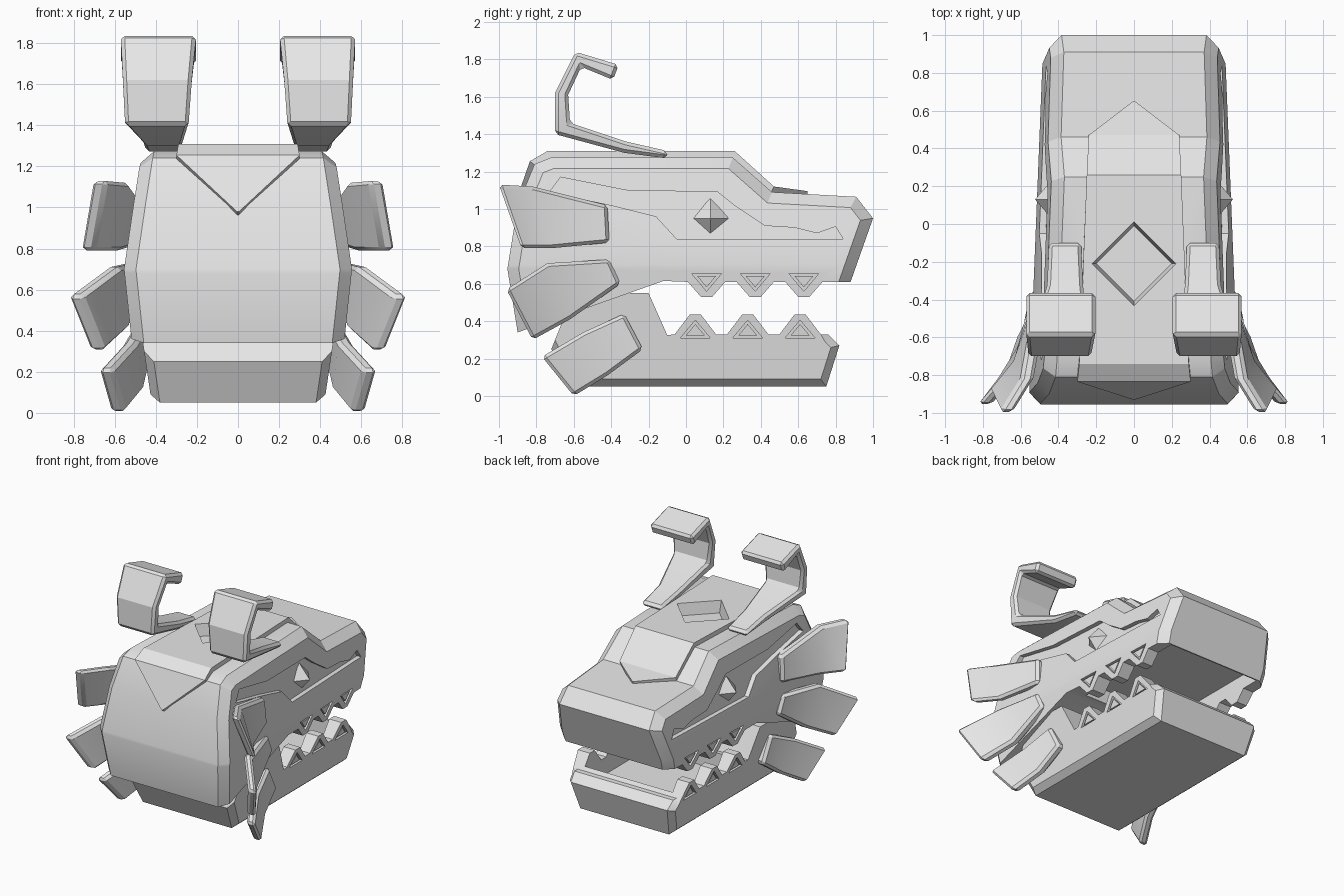
import bpy, bmesh, math
from mathutils import Matrix

if "Cube" in bpy.data.objects:
    bpy.data.objects.remove(bpy.data.objects["Cube"])

grey = bpy.data.materials.new("plain grey")
grey.diffuse_color = (0.8, 0.8, 0.8, 1)
grey.use_nodes = True
grey.node_tree.nodes["Principled BSDF"].inputs["Base Color"].default_value = grey.diffuse_color


def finish(name, bm):
    bmesh.ops.recalc_face_normals(bm, faces=bm.faces[:])
    me = bpy.data.meshes.new(name)
    bm.to_mesh(me)
    bm.free()
    ob = bpy.data.objects.new(name, me)
    bpy.context.collection.objects.link(ob)
    me.materials.append(grey)
    return ob


def prism_bm(pts, x0, x1):
    """Side profile (y, z) spanned between two x functions of (y, z)."""
    bm = bmesh.new()
    a = [bm.verts.new((x0(y, z), y, z)) for y, z in pts]
    b = [bm.verts.new((x1(y, z), y, z)) for y, z in pts]
    n = len(pts)
    bm.faces.new(a)
    bm.faces.new(b[::-1])
    for i in range(n):
        bm.faces.new((a[i], b[i], b[(i + 1) % n], a[(i + 1) % n]))
    bmesh.ops.recalc_face_normals(bm, faces=bm.faces[:])
    return bm


def side_prism(name, pts, f, s, lo, hi):
    """Prism that follows the side surface f, from offset lo to hi."""
    return finish(name, prism_bm(pts, lambda y, z: s * (f(y, z) + lo), lambda y, z: s * (f(y, z) + hi)))


def loft(name, rings):
    bm = bmesh.new()
    vs = [[bm.verts.new(p) for p in r] for r in rings]
    for a, b in zip(vs, vs[1:]):
        for i in range(4):
            bm.faces.new((a[i], b[i], b[(i + 1) % 4], a[(i + 1) % 4]))
    bm.faces.new(vs[0])
    bm.faces.new(vs[-1])
    return finish(name, bm)


def body(name, pts, f, width, rule, split=None):
    """Solid with half width f and chamfered side rims where rule(y, z) holds."""
    bm = prism_bm(pts, lambda y, z: -0.5, lambda y, z: 0.5)
    if split:
        bmesh.ops.bisect_plane(bm, geom=bm.verts[:] + bm.edges[:] + bm.faces[:],
                               plane_co=(0, 0, split), plane_no=(0, 0, 1))
    for v in bm.verts:
        v.co.x = math.copysign(f(v.co.y, v.co.z), v.co.x)
    bm.normal_update()
    rim = []
    for e in bm.edges:
        m = (e.verts[0].co + e.verts[1].co) / 2
        if sum(abs(q.normal.x) > 0.7 for q in e.link_faces) == 1 and rule(m.y, m.z):
            rim.append(e)
    bmesh.ops.bevel(bm, geom=rim, offset=width, segments=1, affect='EDGES', clamp_overlap=True)
    return finish(name, bm)


def apply(ob, kind, **settings):
    m = ob.modifiers.new(kind.title(), kind)
    for k, v in settings.items():
        setattr(m, k, v)
    bpy.context.view_layer.objects.active = ob
    bpy.ops.object.modifier_apply(modifier=m.name)


def cut(ob, cutter):
    apply(ob, 'BOOLEAN', operation='DIFFERENCE', solver='EXACT', object=cutter)


def drop(ob):
    bpy.data.objects.remove(ob, do_unlink=True)


def box(x, y0, y1, z0, z1):
    return finish("cutter", prism_bm([(y0, z0), (y1, z0), (y1, z1), (y0, z1)],
                                     lambda y, z: -x, lambda y, z: x))


def head_half(y, z):
    return 0.555 - 0.04 * (y + 0.9) - (0.14 * (z - 0.7) if z > 0.7 else 0.1 * (0.7 - z))


def jaw_half(y, z):
    return 0.42 + 0.15 * (z - 0.05)


# upper head with hanging teeth
UP, LOW = (0.11, 0.37, 0.63), (0.61, 0.33, 0.05)
pts = [(-0.9, 0.34), (-0.12, 0.615)]
for c in UP:
    pts += [(c - 0.1, 0.61), (c - 0.03, 0.53), (c + 0.03, 0.53), (c + 0.1, 0.61)]
pts += [(0.88, 0.61), (1.0, 0.95), (0.91, 1.065), (0.46, 1.09), (0.25, 1.275), (-0.72, 1.275),
        (-0.81, 1.24), (-0.9, 1.02), (-0.955, 0.68)]
head = body("upper_head", pts, head_half, 0.06, lambda y, z: z > 0.64 or y < -0.88, 0.7)

# lower jaw with standing teeth
pts = [(-0.62, 0.05), (0.75, 0.05), (0.82, 0.27), (0.76, 0.33)]
for c in LOW:
    pts += [(c + 0.11, 0.33), (c + 0.03, 0.435), (c - 0.03, 0.435), (c - 0.11, 0.33)]
pts += [(-0.1, 0.325), (-0.2, 0.55), (-0.6, 0.55), (-0.72, 0.25)]
jaw = body("lower_jaw", pts, jaw_half, 0.04, lambda y, z: z < 0.31 or y > 0.73)

# mouth hollows
for ob, c in ((head, box(0.39, -0.06, 0.87, 0.3, 0.72)), (jaw, box(0.375, -0.06, 0.7, 0.2, 0.8))):
    cut(ob, c)
    drop(c)

# eye sockets, eyes and tooth triangles on both sides
SOCKET = [(-0.73, 1.09), (-0.67, 1.17), (-0.32, 1.1), (0.17, 1.09), (0.27, 1.01), (0.42, 0.91),
          (0.58, 0.9), (0.7, 0.87), (0.8, 0.905), (0.84, 0.84), (-0.05, 0.84), (-0.16, 0.96), (-0.4, 1.02)]
for s, side in ((1, "right"), (-1, "left")):
    c = side_prism("cutter", SOCKET, head_half, s, -0.035, 0.1)
    cut(head, c)
    drop(c)
    bm = bmesh.new()
    bmesh.ops.create_cone(bm, cap_ends=True, segments=4, radius1=0.105, radius2=0, depth=0.09,
                          matrix=Matrix.Translation((s * head_half(0.13, 0.95), 0.13, 0.95))
                          @ Matrix.Rotation(s * math.pi / 2, 4, 'Y'))
    finish("eye_" + side, bm)
    for ob, f, centres, z, d in ((head, head_half, UP, 0.62, -1), (jaw, jaw_half, LOW, 0.345, 1)):
        for cy in centres:
            def tri(k):
                return [(cy - 0.08 * k, z - d * 0.035 * k), (cy + 0.08 * k, z - d * 0.035 * k),
                        (cy, z + d * 0.06 * k)]
            c = side_prism("cutter", tri(1), f, s, -0.025, 0.1)
            cut(ob, c)
            drop(c)
            side_prism("tooth_inset_" + side, tri(0.65), f, s, -0.04, -0.005)

# crest plate running over the head, folded down at the back
CREST = [(-0.93, 0.98, 0.005, 0.06), (-0.835, 1.255, 0.3, 0.06), (-0.74, 1.31, 0.29, 0.03),
         (0.26, 1.31, 0.25, -0.02), (0.47, 1.12, 0.24, -0.02), (0.65, 1.095, 0.005, 0)]
crest = loft("crest_plate", [[(-w, y, z), (w, y, z), (w, y + dy, z - 0.045), (-w, y + dy, z - 0.045)]
                             for y, z, w, dy in CREST])

# diamond recess in the crown
bm = bmesh.new()
bmesh.ops.create_cone(bm, cap_ends=True, segments=4, radius1=0.2, radius2=0.25, depth=0.2,
                      matrix=Matrix.Translation((0, -0.21, 1.32)))
diamond = finish("cutter", bm)
cut(head, diamond)
cut(crest, diamond)
drop(diamond)

# hooked horns: outer (y, z), inner (y, z), x range
HORN = [(-0.1, 1.27, -0.1, 1.31, 0.28, 0.45), (-0.33, 1.3, -0.32, 1.36, 0.27, 0.46),
        (-0.7, 1.4, -0.62, 1.46, 0.24, 0.55), (-0.7, 1.62, -0.63, 1.61, 0.225, 0.56),
        (-0.59, 1.84, -0.56, 1.76, 0.205, 0.57), (-0.36, 1.77, -0.39, 1.69, 0.205, 0.57)]
horns = loft("horns", [[(a, y, z), (b, y, z), (b, v, w), (a, v, w)] for y, z, v, w, a, b in HORN])

# three flared cheek fins: top (y, z, x) and bottom (y, z, x) per section
FINS = {
    "upper": [(-0.42, 1.02, 0.53, -0.41, 0.82, 0.54), (-0.82, 1.12, 0.6, -0.72, 0.79, 0.64),
              (-1.0, 1.13, 0.71, -0.88, 0.79, 0.77)],
    "middle": [(-0.41, 0.73, 0.55, -0.35, 0.6, 0.55), (-0.74, 0.71, 0.64, -0.62, 0.41, 0.6),
               (-0.96, 0.57, 0.83, -0.82, 0.3, 0.72)],
    "lower": [(-0.33, 0.44, 0.5, -0.23, 0.25, 0.5), (-0.55, 0.34, 0.56, -0.42, 0.11, 0.53),
              (-0.77, 0.21, 0.68, -0.6, 0.0, 0.62)]}
soft = [horns]
for name, secs in FINS.items():
    soft.append(loft("cheek_fins_" + name,
                     [[(x, y, z), (u, v, w), (u - 0.07, v, w), (x - 0.07, y, z)]
                      for y, z, x, v, w, u in secs]))
for ob in soft:
    apply(ob, 'BEVEL', width=0.018, segments=1, limit_method='ANGLE', angle_limit=math.radians(40))
    apply(ob, 'MIRROR', use_axis=(True, False, False), use_mirror_merge=False)

# soft shading with sharp creases
bpy.ops.object.select_all(action='DESELECT')
for ob in bpy.data.objects:
    ob.select_set(True)
bpy.context.view_layer.objects.active = head
bpy.ops.object.shade_smooth_by_angle(angle=math.radians(25))
